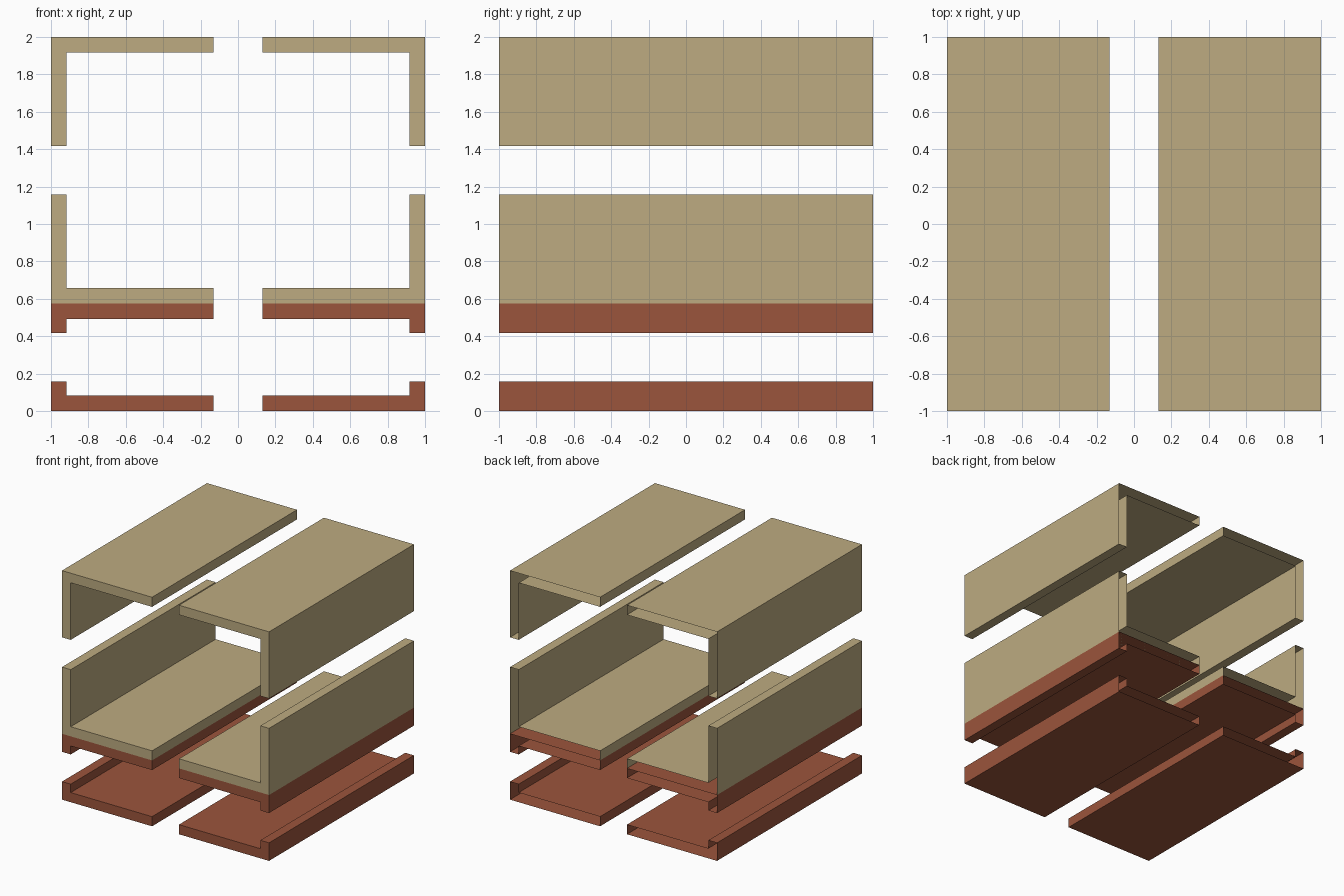
import bpy, bmesh

if "Cube" in bpy.data.objects:
    bpy.data.objects.remove(bpy.data.objects["Cube"])

T = 0.084      # wall thickness
GAP = 0.13     # half width of the slots


def material(name, rgb):
    m = bpy.data.materials.new(name)
    m.diffuse_color = (*rgb, 1)
    m.use_nodes = True
    m.node_tree.nodes["Principled BSDF"].inputs["Base Color"].default_value = m.diffuse_color
    return m


def angle_channel(name, z_plate, z_leg, mat):
    """L profile run along y, capped at the front, open at the back, mirrored in x."""
    s = 1 if z_leg > z_plate else -1
    z_in = z_plate + s * T
    profile = [(GAP, z_plate), (1, z_plate), (1, z_leg),
               (1 - T, z_leg), (1 - T, z_in), (GAP, z_in)]
    if s < 0:
        profile.reverse()          # keep counter-clockwise seen from the front
    bm = bmesh.new()
    front = [bm.verts.new((x, -1, z)) for x, z in profile]
    back = [bm.verts.new((x, 1, z)) for x, z in profile]
    bm.faces.new(front)
    for i in range(len(profile)):
        j = (i + 1) % len(profile)
        bm.faces.new((front[j], front[i], back[i], back[j]))
    me = bpy.data.meshes.new(name)
    bm.to_mesh(me)
    bm.free()
    me.materials.append(mat)
    ob = bpy.data.objects.new(name, me)
    bpy.context.collection.objects.link(ob)
    mod = ob.modifiers.new("mirror", 'MIRROR')
    mod.use_mirror_merge = False


tan = material("tan", (0.51, 0.41, 0.22))
red = material("brick_red", (0.33, 0.09, 0.045))

# Each tier is a box split by slots into corner angles: base and upper wall
for name, z0, z1, mat in (("base", 0.0, 0.575, red), ("upper", 0.575, 2.0, tan)):
    mid = (z0 + z1) / 2
    angle_channel(name + "_lower_angles", z0, mid - GAP, mat)
    angle_channel(name + "_top_angles", z1, mid + GAP, mat)
